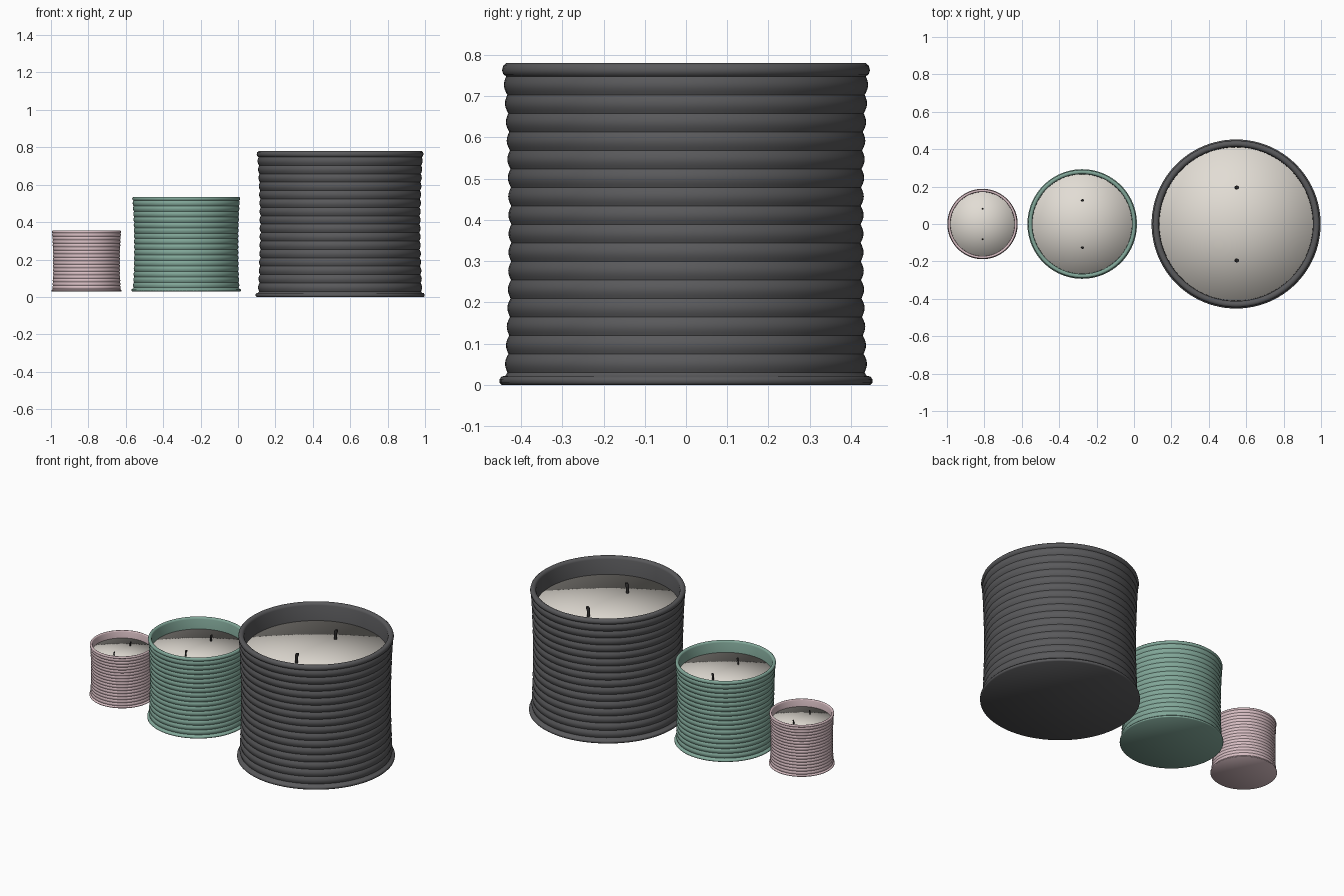
import bpy
import bmesh
import math
from mathutils import Vector

cube = bpy.data.objects.get("Cube")
if cube:
    bpy.data.objects.remove(cube, do_unlink=True)


def material(name, rgb):
    mat = bpy.data.materials.new(name)
    mat.use_nodes = True
    mat.diffuse_color = (*rgb, 1)
    mat.node_tree.nodes["Principled BSDF"].inputs["Base Color"].default_value = (*rgb, 1)
    return mat


CHARCOAL = material("charcoal glaze", (0.10, 0.10, 0.105))
GREEN = material("sage green glaze", (0.22, 0.385, 0.315))
PINK = material("pale pink glaze", (0.68, 0.51, 0.54))
WAX = material("cream wax", (0.76, 0.72, 0.66))
WICK = material("dark wick", (0.03, 0.028, 0.028))


def finish(bm, name, mat, location, scale, sharp_angle=None):
    bmesh.ops.recalc_face_normals(bm, faces=bm.faces)
    mesh = bpy.data.meshes.new(name)
    bm.to_mesh(mesh)
    bm.free()
    mesh.materials.append(mat)
    mesh.shade_smooth()
    if sharp_angle:
        mesh.set_sharp_from_angle(angle=math.radians(sharp_angle))
    obj = bpy.data.objects.new(name, mesh)
    obj.location = location
    obj.scale = (scale, scale, scale)
    bpy.context.collection.objects.link(obj)
    return obj


def lathe(profile, steps=96):
    """Spin (radius, height) points about z; ends on the axis become fans."""
    bm = bmesh.new()
    verts = [bm.verts.new((r, 0, z)) for r, z in profile]
    edges = [bm.edges.new(pair) for pair in zip(verts, verts[1:])]
    bmesh.ops.spin(bm, geom=verts + edges, cent=(0, 0, 0), axis=(0, 0, 1),
                   angle=math.tau, steps=steps, use_merge=True)
    bmesh.ops.remove_doubles(bm, verts=bm.verts, dist=0.0002)
    return bm


def jar_profile():
    # Closed base and flared foot
    points = [(0, 0), (0.447, 0), (0.452, 0.005), (0.452, 0.014), (0.447, 0.02), (0.438, 0.022)]
    # Ribbed wall with a slight waist
    low, high, ribs, per_rib = 0.03, 0.748, 16, 6
    for i in range(ribs * per_rib + 1):
        t = i / (ribs * per_rib)
        body = 0.422 + 0.011 * (2 * t - 1) ** 2 + 0.003 * t
        bump = 0.007 * abs(math.sin(math.pi * i / per_rib))
        points.append((body + bump, low + (high - low) * t))
    # Rounded rim and inner wall down to a hidden floor
    points += [(0.443, 0.753), (0.446, 0.763), (0.443, 0.774), (0.436, 0.78),
               (0.424, 0.78), (0.416, 0.775), (0.412, 0.765), (0.41, 0.6), (0, 0.6)]
    return points


def wick_mesh():
    """A short rod with a slightly bent tip."""
    bm = bmesh.new()
    rings = []
    for x, z, r in [(0, 0.65, 0.009), (0, 0.705, 0.009), (0.003, 0.718, 0.011), (0.007, 0.73, 0.009)]:
        ring = bmesh.ops.create_circle(bm, segments=10, radius=r)["verts"]
        bmesh.ops.translate(bm, verts=ring, vec=Vector((x, 0, z)))
        rings.append(ring)
    for a, b in zip(rings, rings[1:]):
        for i in range(len(a)):
            j = (i + 1) % len(a)
            bm.faces.new((a[i], a[j], b[j], b[i]))
    bm.faces.new(rings[0])
    bm.faces.new(rings[-1])
    return bm


def candle(size, mat, x, z, scale):
    place = Vector((x, 0, z))
    finish(lathe(jar_profile()), size + "_jar", mat, place, scale, 50)
    # Softly shaded wax fill
    finish(lathe([(0, 0.67), (0.4105, 0.67), (0.4105, 0.63)]), size + "_wax", WAX, place, scale)
    # Pair of wicks along y
    for side, y in (("front", -0.195), ("back", 0.195)):
        finish(wick_mesh(), size + "_wick_" + side, WICK,
               place + Vector((0, y * scale, 0)), scale, 40)


candle("large", CHARCOAL, 0.546, 0, 1)
candle("medium", GREEN, -0.277, 0.03, 0.648)
candle("small", PINK, -0.81, 0.03, 0.416)
